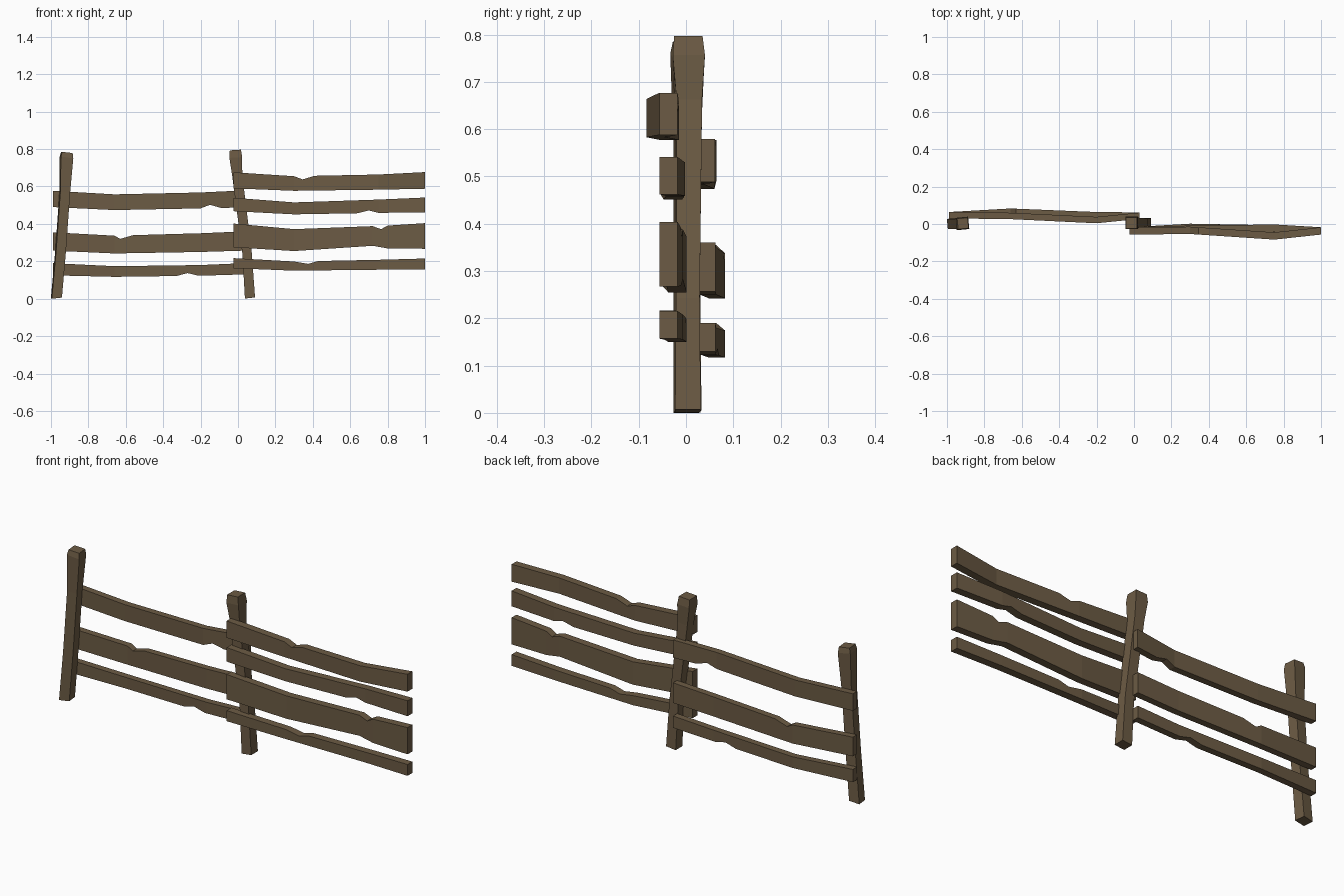
import bpy, bmesh

wood = bpy.data.materials.new("weathered_brown_wood")
wood.diffuse_color = (0.15, 0.105, 0.058, 1)


def loft(name, rings):
    """Skin a list of four-point rings into a closed, flat-shaded beam."""
    bm = bmesh.new()
    loops = [[bm.verts.new(p) for p in r] for r in rings]
    for a, b in zip(loops, loops[1:]):
        for i in range(4):
            j = (i + 1) % 4
            bm.faces.new((a[i], a[j], b[j], b[i]))
    bm.faces.new(loops[0])
    bm.faces.new(loops[-1])
    bmesh.ops.recalc_face_normals(bm, faces=bm.faces[:])
    me = bpy.data.meshes.new(name)
    bm.to_mesh(me)
    bm.free()
    me.materials.append(wood)
    ob = bpy.data.objects.new(name, me)
    bpy.context.collection.objects.link(ob)


def lerp(x, xs, vs):
    for i in range(len(xs) - 1):
        if x <= xs[i + 1]:
            t = (x - xs[i]) / (xs[i + 1] - xs[i])
            return vs[i] + t * (vs[i + 1] - vs[i])
    return vs[-1]


def rail(name, xs, tops, bottoms, ys, half, edge, notch, depth=0.018):
    """Sagging board with one chipped notch in its top or bottom edge."""
    rings = []
    for x in sorted(set(xs) | set(notch)):
        y = lerp(x, xs, ys)
        t, b = lerp(x, xs, tops), lerp(x, xs, bottoms)
        if x == notch[1]:
            if edge == "top":
                t -= depth
            else:
                b += depth
        rings.append([(x, y - half, b), (x, y + half, b),
                      (x, y + half, t), (x, y - half, t)])
    loft(name, rings)


def post(name, sections, twist):
    """Crooked post: sections are (x, y, half width, z, tilt)."""
    rings = []
    for x, y, h, z, tilt in sections:
        rings.append([(x + sx * h - sy * twist * h, y + sy * h + sx * twist * h,
                       z + sx * tilt) for sx, sy in
                      ((-1, -1), (1, -1), (1, 1), (-1, 1))])
    loft(name, rings)


# Posts, flared and chamfered at the top
post("left_post", [(-0.971, 0.003, 0.027, 0.003, 0.003), (-0.949, 0.002, 0.026, 0.25, -0.002),
                   (-0.926, 0.002, 0.026, 0.57, -0.003), (-0.917, 0.003, 0.033, 0.755, -0.005),
                   (-0.915, 0.003, 0.028, 0.782, -0.003)], 0.1)
post("middle_post", [(0.064, 0.004, 0.027, 0.004, 0.003), (0.049, 0.004, 0.025, 0.24, 0.003),
                     (-0.004, 0.007, 0.027, 0.66, 0.003), (-0.012, 0.006, 0.034, 0.755, 0.002),
                     (-0.014, 0.005, 0.03, 0.795, 0.002)], 0.0)

# Left bay rails, behind the posts
LX = [-0.99, -0.66, -0.2, 0.03]
LY = [0.047, 0.066, 0.047, 0.045]
rail("left_top_rail", LX, [.577, .558, .568, .579], [.49, .474, .483, .488],
     [0.047, 0.043, 0.021, 0.044], 0.017, "bottom", (-0.215, -0.15, -0.09))
rail("left_middle_rail", LX, [.355, .337, .35, .36], [.257, .242, .25, .257],
     LY, 0.017, "top", (-0.69, -0.63, -0.56))
rail("left_bottom_rail", LX, [.19, .174, .18, .19], [.125, .117, .123, .13],
     LY, 0.017, "bottom", (-0.33, -0.27, -0.21), 0.015)

# Right bay rails, in front of the middle post
RX = [-0.025, 0.3, 0.75, 1.0]
RY = [-0.037, -0.018, -0.026, -0.037]
rail("right_top_rail", RX, [.676, .655, .664, .677], [.59, .577, .583, .588],
     [-0.037, -0.034, -0.064, -0.037], 0.0195, "top", (0.29, 0.345, 0.41))
rail("right_upper_rail", RX, [.54, .515, .53, .541], [.468, .451, .459, .462],
     [-0.037, -0.028, -0.022, -0.037], 0.0195, "bottom", (0.64, 0.70, 0.76), 0.014)
rail("right_lower_rail", [-0.025, 0.3, 0.72, 0.8, 1.0], [.402, .372, .388, .391, .404],
     [.275, .255, .283, .269, .267], [-0.037, -0.018, -0.026, -0.03, -0.037],
     0.0195, "top", (0.72, 0.765, 0.84))
rail("right_bottom_rail", RX, [.217, .199, .208, .215], [.163, .15, .155, .157],
     RY, 0.0195, "top", (0.29, 0.375, 0.43), 0.014)
